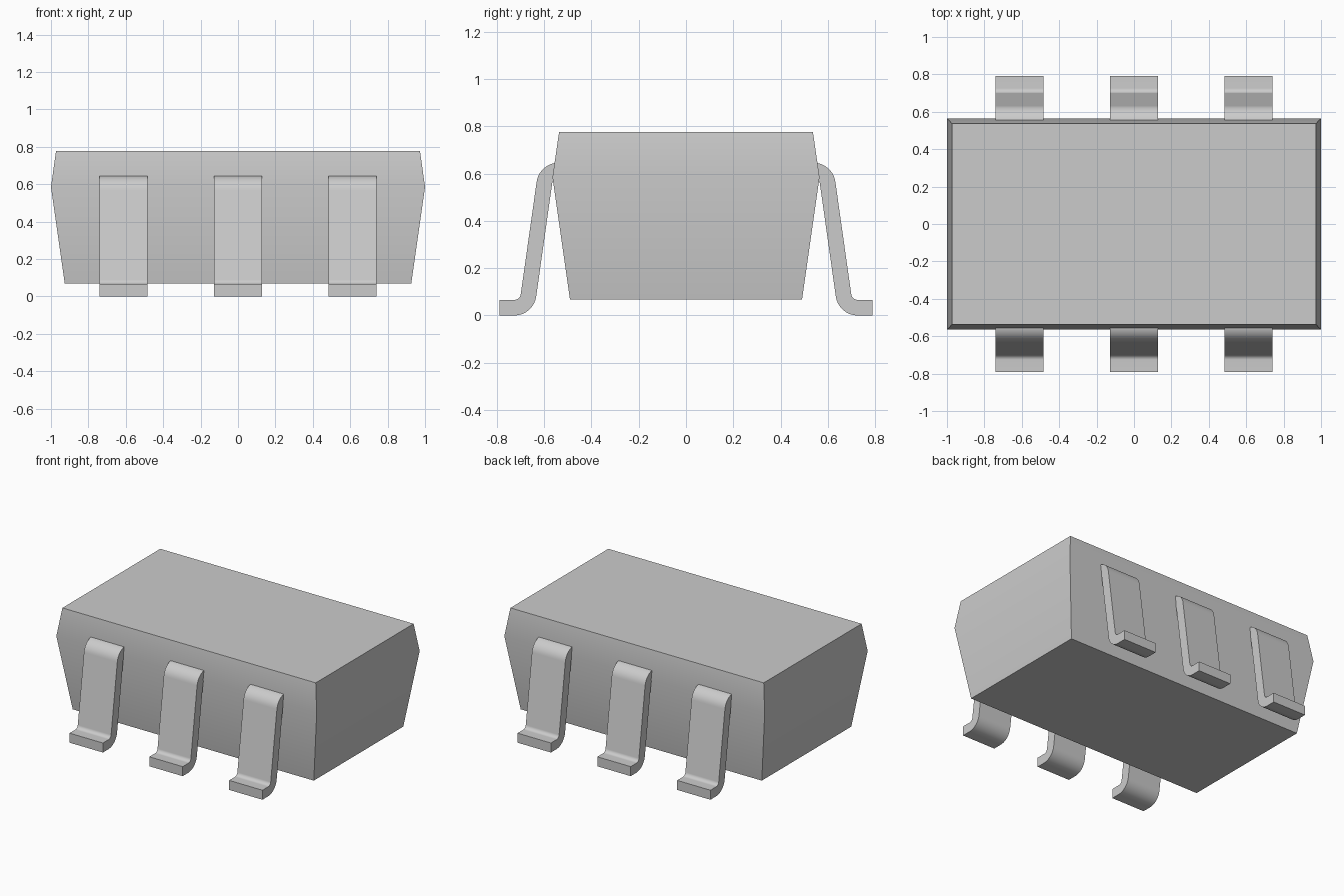
import bpy, bmesh
from math import radians
from mathutils import Vector, Matrix

cube = bpy.data.objects.get("Cube")
if cube:
    bpy.data.objects.remove(cube)

grey = bpy.data.materials.new("plain grey")
grey.use_nodes = True
colour = (0.6, 0.6, 0.6, 1)
grey.diffuse_color = colour
grey.node_tree.nodes["Principled BSDF"].inputs["Base Color"].default_value = colour


def finish(bm, name):
    bmesh.ops.recalc_face_normals(bm, faces=bm.faces)
    mesh = bpy.data.meshes.new(name)
    bm.to_mesh(mesh)
    bm.free()
    mesh.materials.append(grey)
    obj = bpy.data.objects.new(name, mesh)
    bpy.context.collection.objects.link(obj)
    bpy.ops.object.select_all(action='DESELECT')
    obj.select_set(True)
    bpy.context.view_layer.objects.active = obj
    bpy.ops.object.shade_smooth_by_angle(angle=radians(30))
    return obj


def loft(bm, rings):
    """Join matching closed rings and cap both ends."""
    rings = [[bm.verts.new(p) for p in ring] for ring in rings]
    for a, b in zip(rings, rings[1:]):
        for i in range(len(a)):
            j = (i + 1) % len(a)
            bm.faces.new((a[i], a[j], b[j], b[i]))
    bm.faces.new(rings[0])
    bm.faces.new(rings[-1])


# Moulded body, widest at its parting line
bm = bmesh.new()
loft(bm, [[(-x, -y, z), (x, -y, z), (x, y, z), (-x, y, z)]
          for x, y, z in ((0.926, 0.491, 0.068), (1.0, 0.565, 0.585), (0.973, 0.537, 0.777))])
finish(bm, "body")

# Bent lead: centre line with rounded corners
THICK, WIDTH, RADIUS, STEPS = 0.066, 0.256, 0.06, 10
path = [Vector(p) for p in ((0.48, 0.613), (0.592, 0.613), (0.674, 0.033), (0.79, 0.033))]


def normal(a, b):
    d = (b - a).normalized()
    return Vector((-d.y, d.x))


stations = [(path[0], normal(path[0], path[1]))]
for a, p, b in zip(path, path[1:], path[2:]):
    n1, n2 = normal(a, p), normal(p, b)
    turn = n1.angle_signed(n2)
    side = 1 if turn < 0 else -1
    # the arc centre lies on the bisector of the two normals
    if (b - p).dot(n1) > 0:
        side = -1
    else:
        side = 1
    centre = p - side * (n1 + n2) * (RADIUS / (1 + n1.dot(n2)))
    sweep = n1.angle(n2) * -side
    for i in range(STEPS + 1):
        n = Matrix.Rotation(sweep * i / STEPS, 2) @ n1
        stations.append((centre + side * n * RADIUS, n))
stations.append((path[-1], normal(path[-2], path[-1])))


def make_lead(name, x, facing):
    bm = bmesh.new()
    rings = []
    for p, n in stations:
        hi, lo = p + n * THICK / 2, p - n * THICK / 2
        rings.append([(x + s * WIDTH / 2, facing * q.x, q.y)
                      for s, q in ((-1, lo), (1, lo), (1, hi), (-1, hi))])
    loft(bm, rings)
    finish(bm, name)


for row, facing in (("front", -1), ("back", 1)):
    for place, x in (("right", -0.613), ("middle", 0), ("left", 0.613)):
        make_lead(f"{row}_{place}_lead", x, facing)
